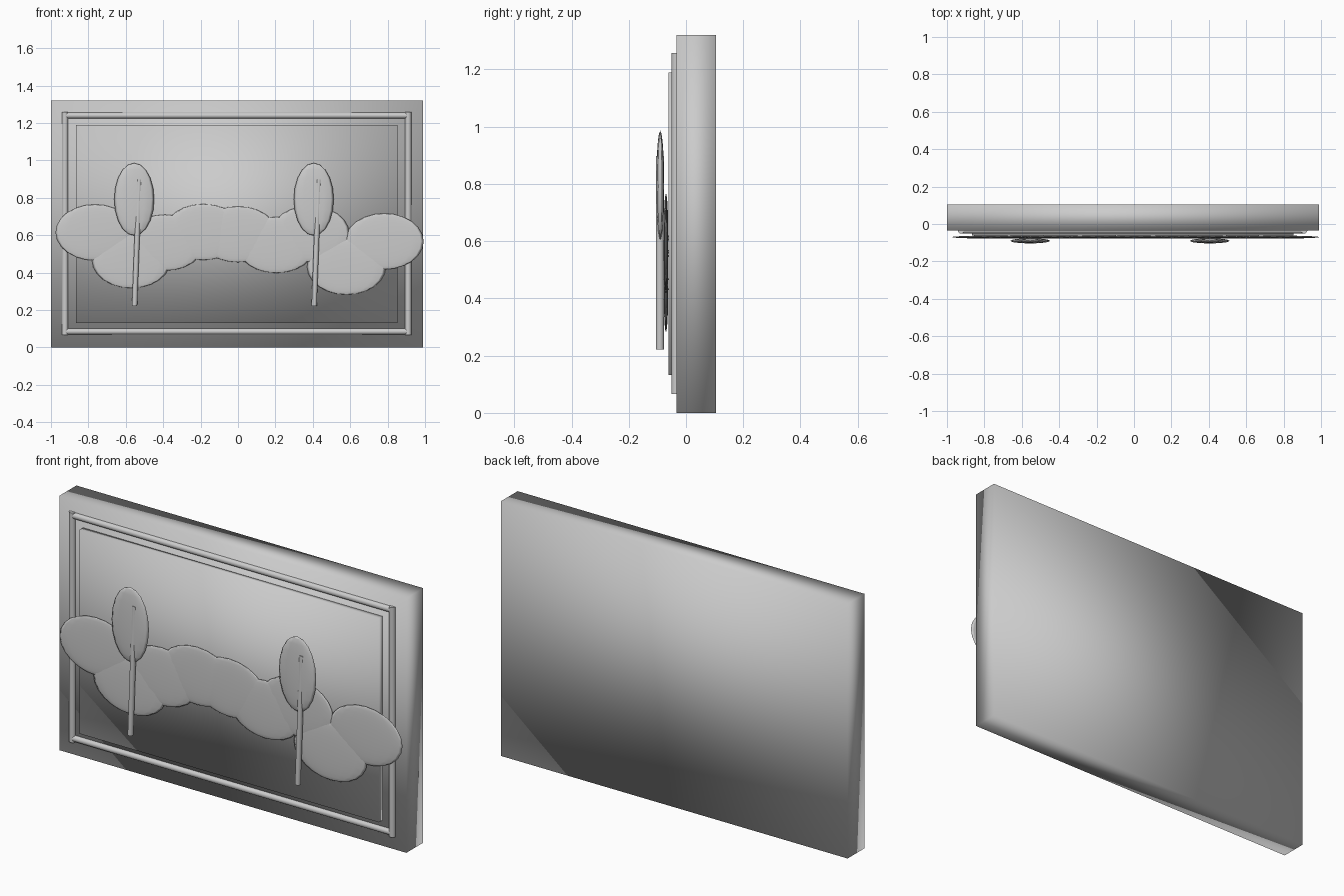
import bpy
from math import radians, hypot, atan2
from mathutils import Vector

if "Cube" in bpy.data.objects:
    bpy.data.objects.remove(bpy.data.objects["Cube"])


def smooth(o, name, angle=None):
    o.name = name
    bpy.ops.object.transform_apply(location=False, rotation=False, scale=True)
    if angle is None:
        bpy.ops.object.shade_smooth()
    else:
        bpy.ops.object.shade_smooth_by_angle(angle=radians(angle))


def box(name, x0, x1, y0, y1, z0, z1):
    bpy.ops.mesh.primitive_cube_add(
        size=1, location=((x0 + x1) / 2, (y0 + y1) / 2, (z0 + z1) / 2))
    o = bpy.context.object
    o.scale = (x1 - x0, y1 - y0, z1 - z0)
    smooth(o, name)


def rod(name, a, b, r, y):
    dx, dz = b[0] - a[0], b[1] - a[1]
    bpy.ops.mesh.primitive_cylinder_add(
        vertices=16, radius=r, depth=hypot(dx, dz),
        location=((a[0] + b[0]) / 2, y, (a[1] + b[1]) / 2),
        rotation=(0, atan2(dx, dz), 0))
    smooth(bpy.context.object, name, 40)


def blob(name, x, y, z, rx, ry, rz, seg, rings):
    bpy.ops.mesh.primitive_uv_sphere_add(
        segments=seg, ring_count=rings, radius=1, location=(x, y, z))
    o = bpy.context.object
    o.scale = (rx, ry, rz)
    smooth(o, name)


# Thick backing slab and the thin raised picture panel
box("slab", -1.0, 0.99, -0.034, 0.104, 0, 1.32)
box("picture_panel", -0.865, 0.852, -0.062, -0.03, 0.132, 1.19)

# Rounded frame moulding
for z in (0.085, 1.24):
    rod("frame_rail", (-0.925, z), (0.91, z), 0.016, -0.034)
for x in (-0.925, 0.91):
    rod("frame_stile", (x, 0.066), (x, 1.258), 0.017, -0.034)

# Band of overlapping flattened bushes
bushes = [(-0.765, 0.615), (-0.57, 0.467), (-0.39, 0.56), (-0.185, 0.617),
          (0.0, 0.605), (0.205, 0.548), (0.385, 0.607), (0.58, 0.432),
          (0.782, 0.567)]
for x, z in bushes:
    blob("bush", x, -0.07, z, 0.211, 0.008, 0.15, 16, 12)

# Two trees with a leaning trunk running through a flat crown
for x in (-0.555, 0.405):
    blob("tree_crown", x, -0.09, 0.792, 0.107, 0.014, 0.194, 12, 10)
    rod("tree_trunk", (x + 0.002, 0.222), (x + 0.027, 0.898), 0.014, -0.091)
